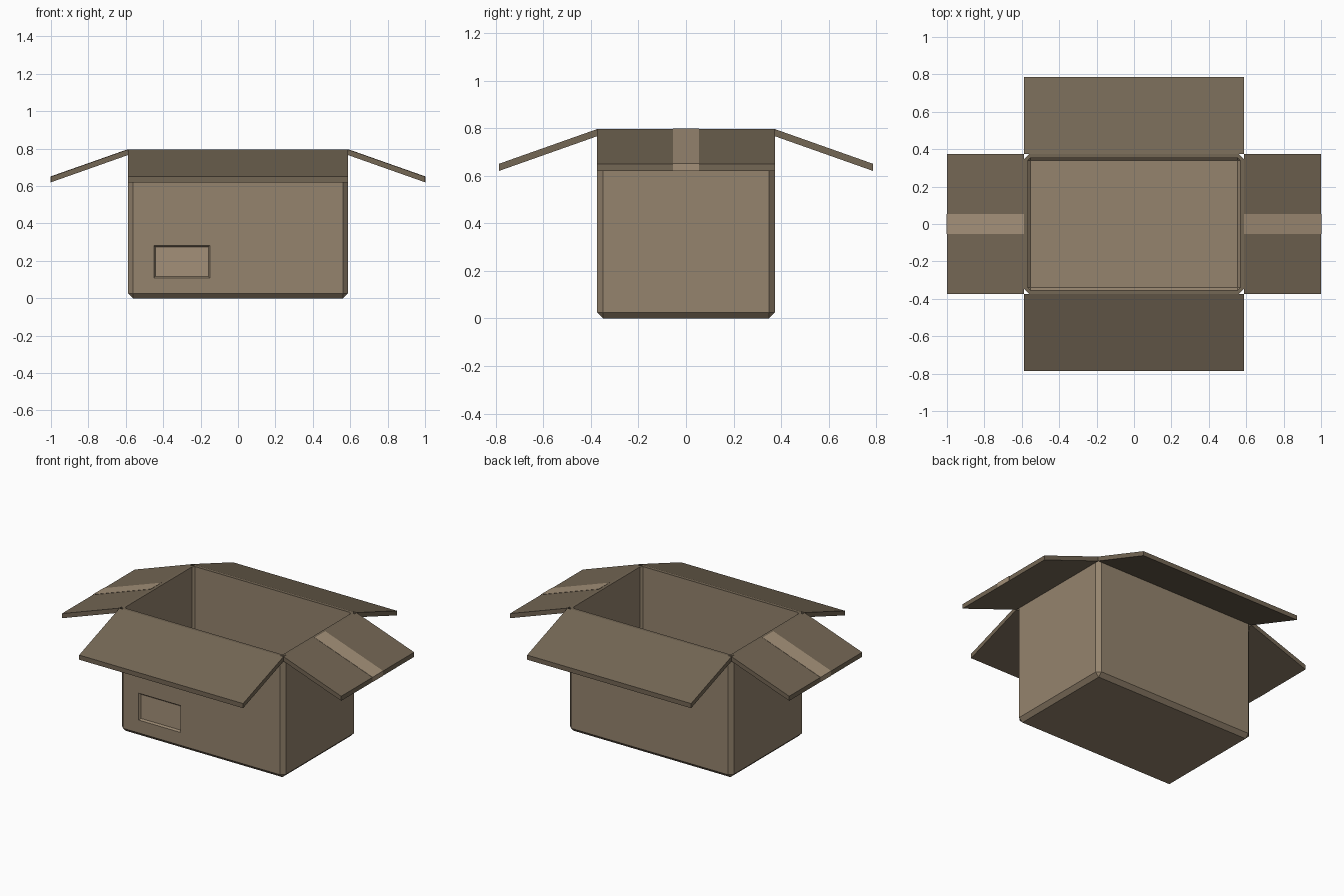
import bpy, bmesh
from mathutils import Matrix

if "Cube" in bpy.data.objects:
    bpy.data.objects.remove(bpy.data.objects["Cube"])

HX, HY, H = 0.587, 0.373, 0.796      # half width, half depth, height
CH, WALL = 0.025, 0.02               # edge chamfer, wall thickness


def material(name, rgb):
    m = bpy.data.materials.new(name)
    m.diffuse_color = (*rgb, 1)
    m.use_nodes = True
    m.node_tree.nodes["Principled BSDF"].inputs["Base Color"].default_value = m.diffuse_color
    return m


CARD = material("cardboard", (0.30, 0.23, 0.155))
DARK = material("dark_cardboard", (0.175, 0.135, 0.09))
TAPE = material("tape", (0.37, 0.28, 0.19))


def to_object(name, bm, *mats):
    bmesh.ops.recalc_face_normals(bm, faces=bm.faces[:])
    me = bpy.data.meshes.new(name)
    bm.to_mesh(me)
    bm.free()
    ob = bpy.data.objects.new(name, me)
    bpy.context.collection.objects.link(ob)
    for m in mats:
        me.materials.append(m)
    return ob


def prism(name, profile, half_width, angle, mat):
    """Extrude an (outward, z) profile sideways, then turn it about z."""
    bm = bmesh.new()
    ends = [[bm.verts.new((r, s * half_width, z)) for r, z in profile] for s in (-1, 1)]
    n = len(profile)
    for ring in ends:
        bm.faces.new(ring)
    for i in range(n):
        j = (i + 1) % n
        bm.faces.new((ends[0][i], ends[0][j], ends[1][j], ends[1][i]))
    bm.transform(Matrix.Rotation(angle, 4, 'Z'))
    return to_object(name, bm, mat)


# Open box with chamfered vertical and bottom edges
bm = bmesh.new()
bmesh.ops.create_cube(bm, size=1)
bm.transform(Matrix.Translation((0, 0, H / 2)) @ Matrix.Diagonal((2 * HX, 2 * HY, H, 1)))
top = [f for f in bm.faces if f.calc_center_median().z > H - 0.01]
bmesh.ops.delete(bm, geom=top, context='FACES')
bm.normal_update()
edges = [e for e in bm.edges if len(e.link_faces) == 2]
bmesh.ops.bevel(bm, geom=edges, offset=CH, segments=1, affect='EDGES', profile=0.5)
box = to_object("box", bm, CARD, DARK)
sol = box.modifiers.new("wall", 'SOLIDIFY')
sol.thickness, sol.offset, sol.use_even_offset = WALL, -1, True
sol.material_offset_rim = 1

# Recessed label window in the front wall
LX, LZ, LW, LH, DEPTH, SLOPE = -0.30, 0.195, 0.15, 0.087, 0.012, 0.009
bm = bmesh.new()
rings = []
for y, grow in ((-HY + DEPTH, -SLOPE), (-HY - DEPTH, SLOPE)):
    w, h = LW + grow, LH + grow
    rings.append([bm.verts.new((LX + sx * w, y, LZ + sz * h))
                  for sx, sz in ((-1, -1), (1, -1), (1, 1), (-1, 1))])
for ring in rings:
    bm.faces.new(ring)
for i in range(4):
    j = (i + 1) % 4
    bm.faces.new((rings[0][i], rings[0][j], rings[1][j], rings[1][i]))
cutter = to_object("label_cutter", bm, CARD)
cutter.hide_render = True
cutter.display_type = 'WIRE'
cut = box.modifiers.new("label_recess", 'BOOLEAN')
cut.operation, cut.solver, cut.object = 'DIFFERENCE', 'EXACT', cutter

# Label panel at the bottom of the recess
bm = bmesh.new()
bmesh.ops.create_cube(bm, size=1)
bm.transform(Matrix.Translation((LX, -HY + DEPTH, LZ))
             @ Matrix.Diagonal((2 * (LW - SLOPE), 0.002, 2 * (LH - SLOPE), 1)))
to_object("label_panel", bm, TAPE)

# Four drooping flaps, with a tape strip on the two end flaps
REACH, DROP, T, LIFT = 0.413, 0.146, 0.03, 0.0015
for k, (name, r, half) in enumerate((("right", HX, HY), ("back", HY, HX),
                                     ("left", HX, HY), ("front", HY, HX))):
    turn = k * 1.5707963267948966
    e, z = r + REACH, H - DROP
    prism(name + "_flap", [(r, H), (r, H - T), (e, z - T), (e, z)], half, turn, DARK)
    if k % 2 == 0:
        o = e + LIFT
        prism(name + "_tape", [(r, H + LIFT), (r, H), (e, z), (e, z - T), (o, z - T), (o, z + LIFT)],
              0.054, turn, TAPE)
